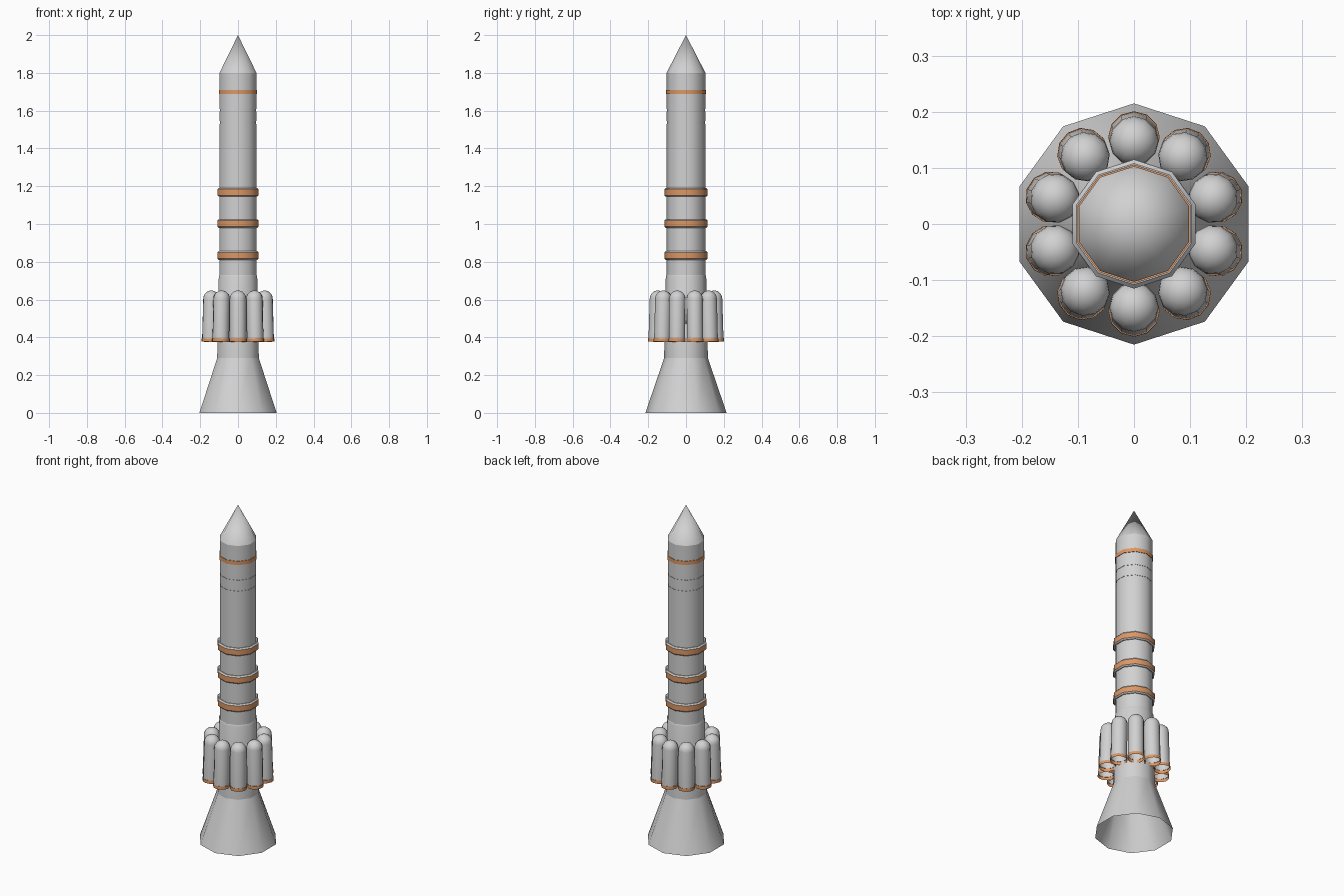
import bpy, bmesh, math
from mathutils import Matrix

cube = bpy.data.objects.get("Cube")
if cube:
    bpy.data.objects.remove(cube)


def material(name, rgb):
    m = bpy.data.materials.new(name)
    m.use_nodes = True
    m.diffuse_color = (*rgb, 1)
    m.node_tree.nodes["Principled BSDF"].inputs["Base Color"].default_value = (*rgb, 1)
    return m


GREY = material("light grey", (0.64, 0.64, 0.64))
ORANGE = material("copper orange", (0.72, 0.31, 0.13))


def lathe(name, profile, sides=10, orange=(), matrix=None):
    """Turn a (radius, height) profile around z; orange lists the coloured segments."""
    bm = bmesh.new()
    rings = []
    for r, z in profile:
        angles = [math.pi / 2 + math.tau * i / sides for i in range(sides)]
        rings.append([bm.verts.new((r * math.cos(a), r * math.sin(a), z)) for a in angles])
    for s in range(len(rings) - 1):
        low, high = rings[s], rings[s + 1]
        for i in range(sides):
            j = (i + 1) % sides
            face = bm.faces.new((low[i], low[j], high[j], high[i]))
            face.material_index = int(s in orange)
    bmesh.ops.remove_doubles(bm, verts=bm.verts[:], dist=0.00005)
    mesh = bpy.data.meshes.new(name)
    bm.to_mesh(mesh)
    bm.free()
    mesh.materials.append(GREY)
    mesh.materials.append(ORANGE)
    mesh.shade_smooth()
    mesh.set_sharp_from_angle(angle=math.radians(40))
    obj = bpy.data.objects.new(name, mesh)
    bpy.context.collection.objects.link(obj)
    if matrix:
        obj.matrix_world = matrix
    return obj


BODY = 0.103

# Open engine bell and tapering neck
lathe("engine_bell", [(0.215, 0), (0.116, 0.29)])
lathe("neck", [(0.116, 0.29), (0.107, 0.72), (BODY, 0.73)])

# Main body with two shallow grooves
profile = [(BODY, 0.73)]
for z in (1.53, 1.595):
    profile += [(BODY, z), (BODY - 0.002, z), (BODY - 0.002, z + 0.014), (BODY, z + 0.014)]
lathe("body", profile + [(BODY, 1.8)])

# Pointed nose
lathe("nose_cone", [(BODY, 1.8), (0, 2)])

# Bevelled bands: orange faces between grey edges
for n, z in enumerate((0.833, 1.002, 1.168)):
    h, b, r = 0.023, 0.007, 0.115
    lathe(f"body_band_{n + 1}",
          [(BODY - 0.003, z - h), (r - b, z - h), (r, z - h + b),
           (r, z + h - b), (r - b, z + h), (BODY - 0.003, z + h)], orange=(2,))

# Thin band below the nose
lathe("nose_band", [(BODY - 0.002, 1.687), (0.106, 1.687), (0.106, 1.71),
                    (BODY - 0.002, 1.71)], orange=(0, 1, 2))

# Ring of leaning, open-bottomed boosters with domed tops
R, LENGTH = 0.044, 0.272
dome = [(R * math.cos(t), LENGTH - R + R * math.sin(t))
        for t in (math.pi / 2 * i / 6 for i in range(7))]
booster = [(R + 0.002, 0), (R + 0.002, 0.018), (R, 0.018)] + dome
for k in range(10):
    place = (Matrix.Rotation(math.pi / 2 + math.tau * k / 10, 4, 'Z')
             @ Matrix.Translation((0.155, 0, 0.376))
             @ Matrix.Rotation(-0.03, 4, 'Y'))
    lathe(f"booster_{k + 1}", booster, sides=12, orange=(0, 1), matrix=place)
